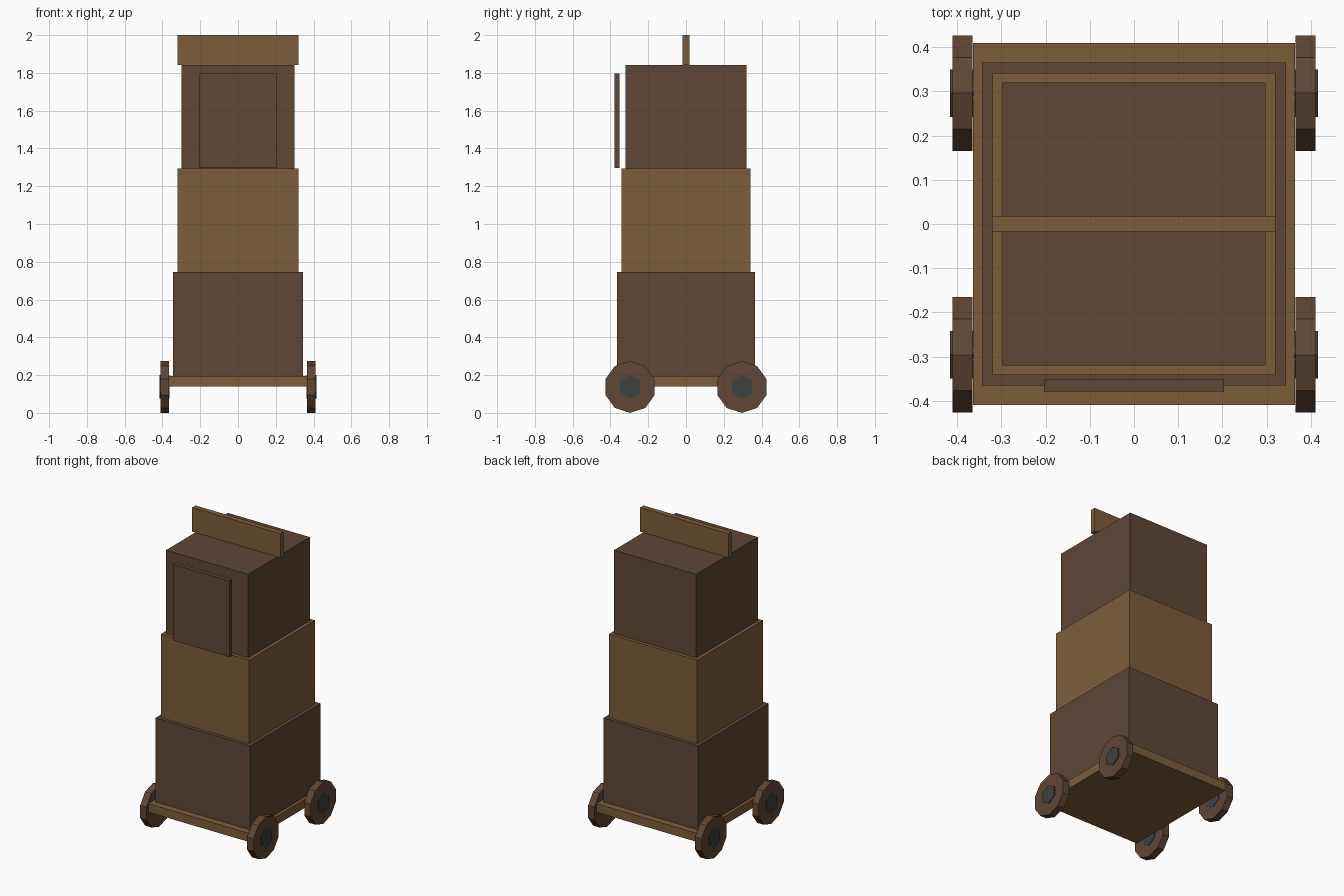
import bpy
import math

cube = bpy.data.objects.get("Cube")
if cube:
    bpy.data.objects.remove(cube, do_unlink=True)


def make_material(name, r, g, b):
    mat = bpy.data.materials.new(name)
    mat.use_nodes = True
    mat.diffuse_color = (r, g, b, 1)
    mat.node_tree.nodes["Principled BSDF"].inputs["Base Color"].default_value = (r, g, b, 1)
    return mat


dark_wood = make_material("dark_wood", 0.116, 0.062, 0.036)
light_wood = make_material("light_wood", 0.207, 0.110, 0.042)
iron = make_material("dark_iron", 0.046, 0.054, 0.054)


def box(name, half_x, half_y, bottom, top, mat, y=0):
    bpy.ops.mesh.primitive_cube_add(size=2, location=(0, y, (bottom + top) / 2))
    obj = bpy.context.object
    obj.name = name
    obj.scale = (half_x, half_y, (top - bottom) / 2)
    bpy.ops.object.transform_apply(location=False, rotation=False, scale=True)
    obj.data.materials.append(mat)


def disc(name, sides, radius, inner, outer, side, y, z, mat):
    # Upright cylinder along x with a corner pointing straight up
    bpy.ops.mesh.primitive_cylinder_add(
        vertices=sides, radius=radius, depth=outer - inner,
        location=(side * (inner + outer) / 2, y, z),
        rotation=(math.pi / 2, 0, math.pi / 2))
    obj = bpy.context.object
    obj.name = name
    obj.data.materials.append(mat)


# Wheeled platform
box("base_platform", 0.364, 0.41, 0.14, 0.196, light_wood)

# Three tapering storeys
box("lower_storey", 0.344, 0.365, 0.196, 0.746, dark_wood)
box("middle_storey", 0.32, 0.342, 0.746, 1.294, light_wood)
box("upper_storey", 0.298, 0.32, 1.294, 1.842, dark_wood)

# Roof parapet and front drawbridge
box("roof_parapet", 0.32, 0.0175, 1.842, 2.0, light_wood)
box("drawbridge", 0.204, 0.014, 1.297, 1.797, dark_wood, y=-0.365)

# Four wheels with hubs
for side, side_name in ((1, "left"), (-1, "right")):
    for end, end_name in ((-1, "front"), (1, "back")):
        label = f"{end_name}_{side_name}"
        disc(f"{label}_wheel", 10, 0.137, 0.365, 0.411, side, end * 0.296, 0.137, dark_wood)
        disc(f"{label}_hub", 6, 0.062, 0.362, 0.416, side, end * 0.296, 0.138, iron)
